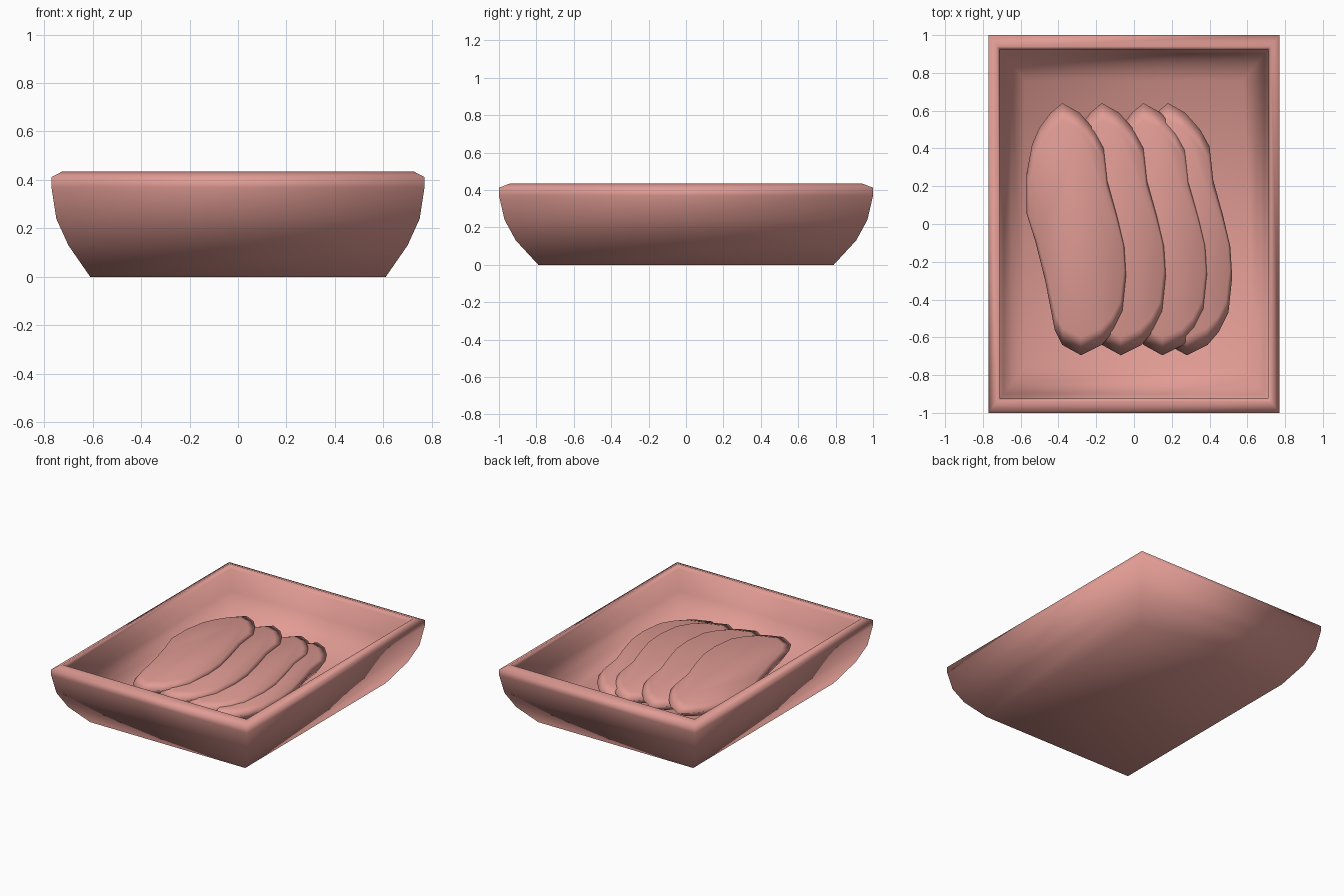
import bpy, bmesh
from mathutils import Vector

if "Cube" in bpy.data.objects:
    bpy.data.objects.remove(bpy.data.objects["Cube"])

mat = bpy.data.materials.new("pink")
mat.diffuse_color = (0.75, 0.33, 0.295, 1)
mat.use_nodes = True
mat.node_tree.nodes["Principled BSDF"].inputs["Base Color"].default_value = mat.diffuse_color


def loft(name, rings):
    """Skin a stack of matching closed rings and cap both ends."""
    bm = bmesh.new()
    loops = [[bm.verts.new(p) for p in ring] for ring in rings]
    n = len(loops[0])
    for a, b in zip(loops, loops[1:]):
        for i in range(n):
            j = (i + 1) % n
            bm.faces.new((a[i], a[j], b[j], b[i]))
    bm.faces.new(loops[0][::-1])
    bm.faces.new(loops[-1])
    bmesh.ops.recalc_face_normals(bm, faces=bm.faces)
    for f in bm.faces:
        f.smooth = True
    mesh = bpy.data.meshes.new(name)
    bm.to_mesh(mesh)
    bm.free()
    mesh.materials.append(mat)
    obj = bpy.data.objects.new(name, mesh)
    bpy.context.collection.objects.link(obj)
    return obj


# tray: (half width, half depth, height), up the outside, over the rim, down inside
profile = [(0.61, 0.79, 0), (0.70, 0.91, 0.13), (0.75, 0.97, 0.24),
           (0.77, 1.0, 0.37), (0.77, 1.0, 0.412), (0.725, 0.94, 0.435),
           (0.71, 0.925, 0.41), (0.69, 0.90, 0.27), (0.65, 0.85, 0.17),
           (0.58, 0.76, 0.08)]
loft("tray", [[(-x, -y, z), (x, -y, z), (x, y, z), (-x, y, z)]
              for x, y, z in profile])

# slices: one wavy outline with domed ends and a thin edge, fanned to the right
outline = [(-.38, .64), (-.29, .59), (-.21, .50), (-.16, .41), (-.14, .23),
           (-.09, .05), (-.05, -.12), (-.04, -.28), (-.06, -.47), (-.11, -.57),
           (-.17, -.64), (-.28, -.695), (-.38, -.64), (-.42, -.56), (-.47, -.30),
           (-.52, -.10), (-.57, .06), (-.57, .26), (-.54, .42), (-.50, .51),
           (-.44, .59)]
centre = Vector((-0.31, -0.02))


def ring(sx, sy, dx, z):
    """Scaled outline, rising slightly to the right."""
    pts = [((x - centre.x) * sx, (y - centre.y) * sy) for x, y in outline]
    return [(centre.x + x + dx, centre.y + y, z + 0.06 * x) for x, y in pts]


for i, dx in enumerate((0, 0.21, 0.43, 0.56)):
    top = 0.305 - 0.013 * i
    loft(f"slice_{i + 1}", [ring(0.85, 0.85, dx, top - 0.09),
                            ring(1.0, 1.0, dx, top - 0.03),
                            ring(0.95, 0.86, dx, top)])
